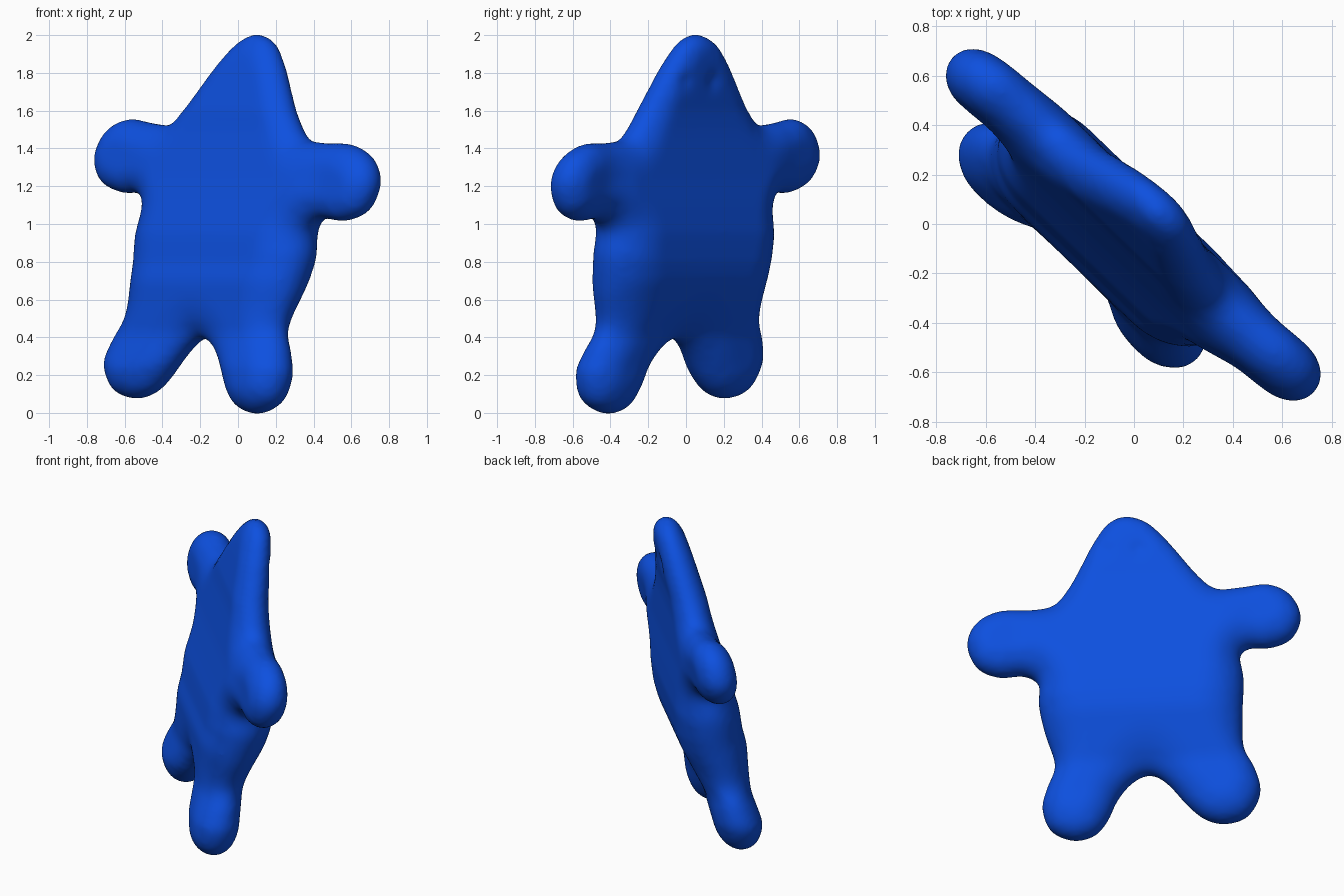
import bpy, bmesh
from math import sqrt, exp, radians, copysign
from mathutils import Vector, Matrix
from mathutils.geometry import delaunay_2d_cdt, intersect_point_line

cube = bpy.data.objects.get("Cube")
if cube:
    bpy.data.objects.remove(cube)

# Outline of the flat figure, part by part: (sideways, height)
head_left = [(.04, 2.005), (.15, 1.96), (.24, 1.84), (.305, 1.72), (.395, 1.56), (.485, 1.455)]
left_arm = [(.62, 1.43), (.81, 1.42), (.95, 1.34), (1, 1.21), (.94, 1.07), (.81, 1.015), (.66, 1.025)]
left_side = [(.575, .96), (.575, .82), (.54, .65), (.485, .46)]
left_foot = [(.535, .32), (.565, .2), (.515, .06), (.38, -.005), (.25, .025), (.17, .12), (.11, .25)]
crotch = [(.02, .35), (-.085, .39), (-.19, .33)]
right_foot = [(-.32, .18), (-.42, .1), (-.54, .075), (-.67, .12), (-.745, .26), (-.715, .4)]
right_side = [(-.65, .53), (-.645, .72), (-.655, .95), (-.635, 1.1)]
right_arm = [(-.69, 1.16), (-.81, 1.165), (-.94, 1.22), (-1, 1.35), (-.94, 1.49), (-.81, 1.555), (-.65, 1.535)]
head_right = [(-.5, 1.53), (-.39, 1.62), (-.26, 1.78), (-.175, 1.88), (-.08, 1.965)]
ctrl = [Vector(p) for p in head_left + left_arm + left_side + left_foot + crotch
        + right_foot + right_side + right_arm + head_right]


def smooth_loop(pts, steps):
    """Closed Catmull-Rom curve through the points."""
    out, n = [], len(pts)
    for i in range(n):
        a, b, c, d = (pts[(i + k) % n] for k in (-1, 0, 1, 2))
        for s in range(steps):
            t = s / steps
            out.append(b + t * (c - a) / 2 + t * t * (2 * a - 5 * b + 4 * c - d) / 2
                       + t ** 3 * (3 * b - a - 3 * c + d) / 2)
    return out


def smoothstep(a, b, x):
    t = min(1, max(0, (x - a) / (b - a)))
    return t * t * (3 - 2 * t)


def table(rows, z):
    """Eased lookup of a value by height."""
    for (z0, v0), (z1, v1) in zip(rows, rows[1:]):
        if z <= z1:
            return v0 + (v1 - v0) * max(0, (z - z0) / (z1 - z0))
    return rows[-1][1]


def edge_distance(p):
    best = 9
    for a, b in zip(outline, outline[1:] + outline[:1]):
        q, t = intersect_point_line(p, a, b)
        q = a.lerp(b, min(1, max(0, t)))
        best = min(best, (p - q.to_2d()).length)
    return best


thickness = [(0, .14), (.25, .145), (.42, .135), (.7, .2), (.95, .195), (1.25, .145), (1.5, .115), (1.8, .1), (2, .085)]
rounding = [(0, .17), (.3, .18), (.7, .27), (1, .25), (1.5, .15), (1.8, .12), (2, .11)]
lean = [(.1, -.225), (.25, -.21), (.55, -.13), (.8, -.065), (1.1, -.025), (1.6, .03), (1.95, .105)]


def half_depth(p, d):
    limb = smoothstep(.5, .74, abs(p.x)) * smoothstep(.85, 1.05, p.y)
    h = table(thickness, p.y) * (1 - limb) + .12 * limb
    r = table(rounding, p.y) * (1 - limb) + .14 * limb
    return h * sqrt(max(0, 1 - (1 - min(1, d / r)) ** 2))


def middle(p):
    """Leaning middle sheet, with one hand bent back and one bent forward."""
    bend = smoothstep(.55, .95, abs(p.x)) * smoothstep(.85, 1.05, p.y)
    return table(lean, p.y) + copysign(.025 * bend, p.x)


# Sample points: outline, close rings for the rounded rim, interior grid
outline = smooth_loop(ctrl, 5)
count = len(outline)
points = list(outline)
for depth in (.006, .02, .045):
    for i, p in enumerate(outline):
        tangent = (outline[(i + 1) % count] - outline[i - 1]).normalized()
        q = p + Vector((tangent.y, -tangent.x)) * depth
        if edge_distance(q) > depth * .8:
            points.append(q)
step = .04
for i in range(-25, 26):
    for j in range(51):
        q = Vector(((i + j % 2 / 2) * step, j * step))
        if edge_distance(q) > .065:
            points.append(q)
edges = [(i, (i + 1) % count) for i in range(count)]
flat, _, tris, _, _, _ = delaunay_2d_cdt(points, edges, [], 1, 1e-5)

# Inflate the outline into a front and a back sheet sharing the rim
bm = bmesh.new()
sheets = ({}, {})
for tri in tris:
    for side, made in zip((-1, 1), sheets):
        for i in tri:
            if i in made:
                continue
            p = flat[i]
            d = edge_distance(p)
            if d < 1e-4 and i in sheets[0]:
                made[i] = sheets[0][i]
                continue
            n = half_depth(p, d) if d >= 1e-4 else 0
            # Two shallow eye dents on the back of the head
            if side > 0:
                for eye in (-.04, .17):
                    n -= .02 * exp(-(p - Vector((eye, 1.76))).length_squared / .0015) * smoothstep(0, .1, d)
            made[i] = bm.verts.new((p.x, middle(p) + side * n, p.y))
        corners = [made[i] for i in tri]
        if len(set(corners)) == 3 and not bm.faces.get(corners):
            bm.faces.new(corners)
bmesh.ops.recalc_face_normals(bm, faces=bm.faces)

# Turn the figure diagonally
bmesh.ops.transform(bm, verts=bm.verts, matrix=Matrix.Rotation(radians(-44), 4, 'Z'))
mesh = bpy.data.meshes.new("star_figure")
bm.to_mesh(mesh)
bm.free()
figure = bpy.data.objects.new("star_figure", mesh)
bpy.context.collection.objects.link(figure)

# Even out the surface
remesh = figure.modifiers.new("even_surface", 'REMESH')
remesh.mode = 'VOXEL'
remesh.voxel_size = .016
remesh.use_smooth_shade = True
relax = figure.modifiers.new("relax", 'SMOOTH')
relax.factor = .5
relax.iterations = 10

# Blue material
blue = bpy.data.materials.new("bright_blue")
blue.use_nodes = True
colour = (.004, .08, .74, 1)
blue.diffuse_color = colour
blue.node_tree.nodes["Principled BSDF"].inputs["Base Color"].default_value = colour
mesh.materials.append(blue)
mesh.polygons.foreach_set("use_smooth", [True] * len(mesh.polygons))
